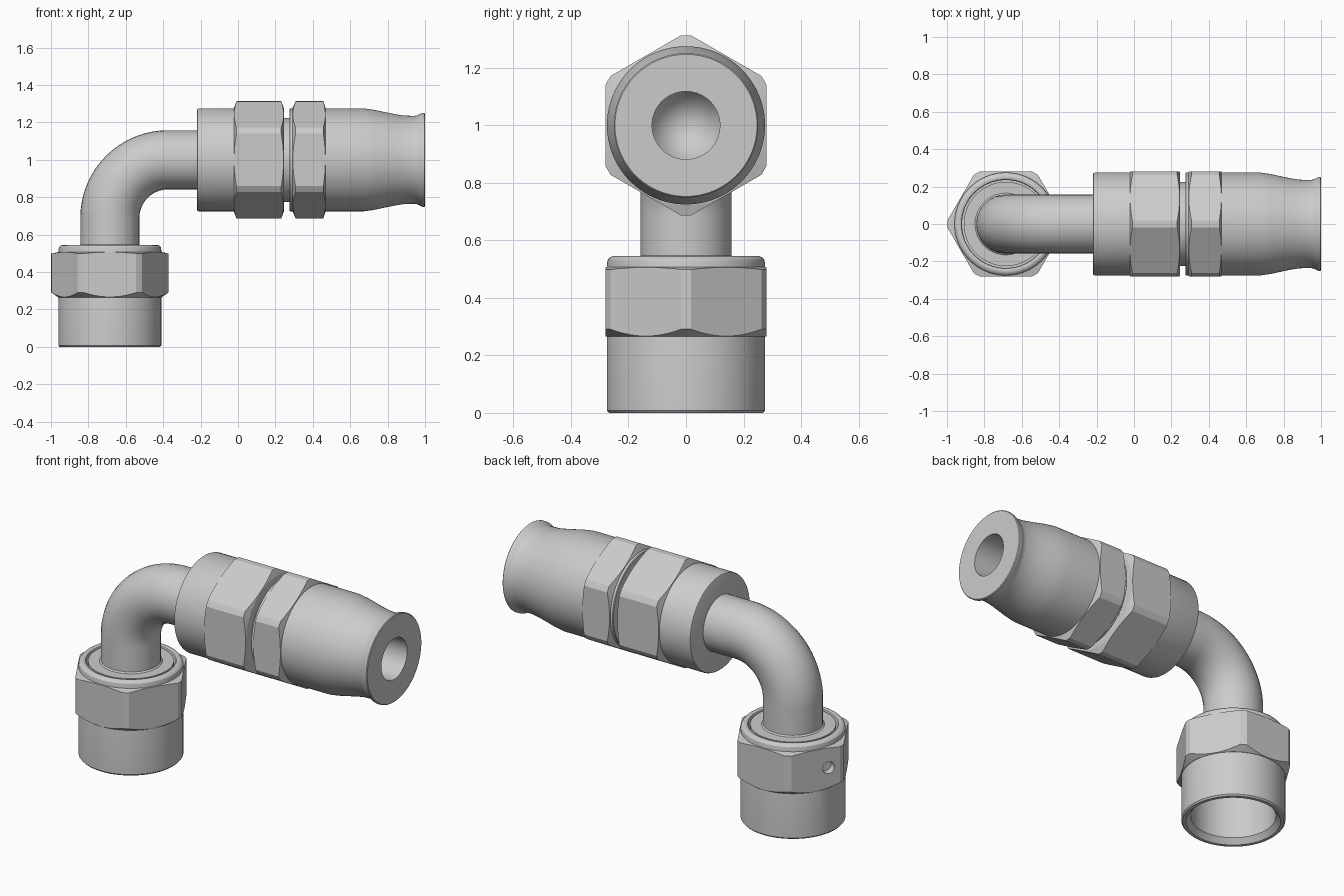
import bpy, bmesh
from math import pi, sin, cos, radians
from mathutils import Vector

if "Cube" in bpy.data.objects:
    bpy.data.objects.remove(bpy.data.objects["Cube"])

NUT = ((-0.685, 0, 0), (0, 0, 0))       # vertical axis of the swivel nut
HOSE = ((0, 0, 1.0), (0, pi / 2, 0))    # horizontal axis of the hose end


def smooth(ob, angle=28):
    bpy.ops.object.select_all(action='DESELECT')
    ob.select_set(True)
    bpy.context.view_layer.objects.active = ob
    bpy.ops.object.shade_smooth_by_angle(angle=radians(angle))


def lathe(name, profile, frame, closed=False, steps=96):
    """Spin (radius, height) points about the local z axis."""
    bm = bmesh.new()
    vs = [bm.verts.new((r, 0, h)) for r, h in profile]
    pairs = list(zip(vs, vs[1:])) + ([(vs[-1], vs[0])] if closed else [])
    es = [bm.edges.new(p) for p in pairs]
    bmesh.ops.spin(bm, geom=vs + es, cent=(0, 0, 0), axis=(0, 0, 1),
                   angle=2 * pi, steps=steps)
    bmesh.ops.remove_doubles(bm, verts=bm.verts, dist=1e-5)
    bmesh.ops.recalc_face_normals(bm, faces=bm.faces)
    me = bpy.data.meshes.new(name)
    bm.to_mesh(me)
    bm.free()
    ob = bpy.data.objects.new(name, me)
    bpy.context.collection.objects.link(ob)
    ob.location, ob.rotation_euler = frame
    smooth(ob)
    return ob


def boolean(ob, cutter, operation):
    mod = ob.modifiers.new("cut", 'BOOLEAN')
    mod.object, mod.operation, mod.solver = cutter, operation, 'EXACT'
    bpy.context.view_layer.update()
    bpy.context.view_layer.objects.active = ob
    bpy.ops.object.modifier_apply(modifier=mod.name)


def hexagon(name, z0, z1, c0, c1, frame):
    """Hex band with turned chamfers: a turned ring intersected with a prism."""
    ring = [(0.25, z0), (0.277, z0), (0.3135, z0 + c0),
            (0.3135, z1 - c1), (0.277, z1), (0.25, z1)]
    ob = lathe(name, ring, frame, closed=True)
    r = 0.28 / cos(pi / 6)
    prism = lathe("hex_cutter", [(0, z0 - .1), (r, z0 - .1), (r, z1 + .1), (0, z1 + .1)],
                  frame, steps=6)
    boolean(ob, prism, 'INTERSECT')
    bpy.data.objects.remove(prism)
    smooth(ob, 8)
    return ob


# Swivel nut shell, open at the bottom
nut = lathe("swivel_nut", [
    (0.25, 0), (0.268, 0), (0.275, 0.008), (0.275, 0.52), (0.272, 0.533),
    (0.265, 0.541), (0.255, 0.545), (0.245, 0.545), (0.238, 0.542), (0.235, 0.535),
    (0.235, 0.42), (0.225, 0.42), (0.225, 0.03)], NUT, closed=True)
nut_hex = hexagon("swivel_nut_hex", 0.265, 0.507, 0.026, 0.008, NUT)

# Small retaining-wire hole in one hex face
a = radians(150)
n, t = Vector((cos(a), sin(a), 0)), Vector((-sin(a), cos(a), 0))
drill = lathe("drill_cutter", [(0, -0.06), (0.034, -0.06), (0.034, 0.06), (0, 0.06)],
              ((0, 0, 0), (0, 0, 0)), steps=32)
drill.rotation_euler = n.to_track_quat('Z', 'Y').to_euler()
drill.location = Vector(NUT[0]) + n * 0.30 + t * 0.075 + Vector((0, 0, 0.39))
for ob, angle in ((nut, 28), (nut_hex, 8)):
    boolean(ob, drill, 'DIFFERENCE')
    smooth(ob, angle)
bpy.data.objects.remove(drill)

# Seat sleeve that carries the nut on the tube
lathe("seat_sleeve", [
    (0, 0.47), (0.118, 0.42), (0.2, 0.33), (0.223, 0.33), (0.225, 0.34),
    (0.225, 0.54), (0.165, 0.54), (0.155, 0.55)], NUT)

# Bent tube
path = [(-0.685, 0, 0.48)]
path += [(-0.375 - 0.31 * cos(i * pi / 64), 0, 0.69 + 0.31 * sin(i * pi / 64)) for i in range(33)]
path += [(-0.15, 0, 1.0)]
cu = bpy.data.curves.new("bent_tube", 'CURVE')
cu.dimensions = '3D'
cu.bevel_depth, cu.bevel_resolution = 0.158, 14
sp = cu.splines.new('POLY')
sp.points.add(len(path) - 1)
for p, co in zip(sp.points, path):
    p.co = (*co, 1)
sp.use_smooth = True
tube = bpy.data.objects.new("bent_tube", cu)
bpy.context.collection.objects.link(tube)

# Rear hose collar with its hex
lathe("rear_collar", [
    (0, -0.22), (0.265, -0.22), (0.272, -0.217), (0.275, -0.21),
    (0.275, 0.243), (0, 0.243)], HOSE)
hexagon("rear_collar_hex", -0.022, 0.245, 0.014, 0.014, HOSE)

# Front socket: neck groove, body, taper, flared lip and blind bore
lathe("hose_socket", [
    (0, 0.23), (0.225, 0.23), (0.225, 0.275), (0.272, 0.275), (0.275, 0.278),
    (0.275, 0.675), (0.267, 0.73), (0.252, 0.80), (0.243, 0.845), (0.237, 0.885),
    (0.235, 0.94), (0.237, 0.955), (0.243, 0.97), (0.249, 0.98), (0.251, 0.986),
    (0.251, 0.996), (0.247, 1.0), (0.118, 1.0), (0.118, 0.5), (0, 0.3)], HOSE)
hexagon("hose_socket_hex", 0.292, 0.468, 0.016, 0.012, HOSE)
